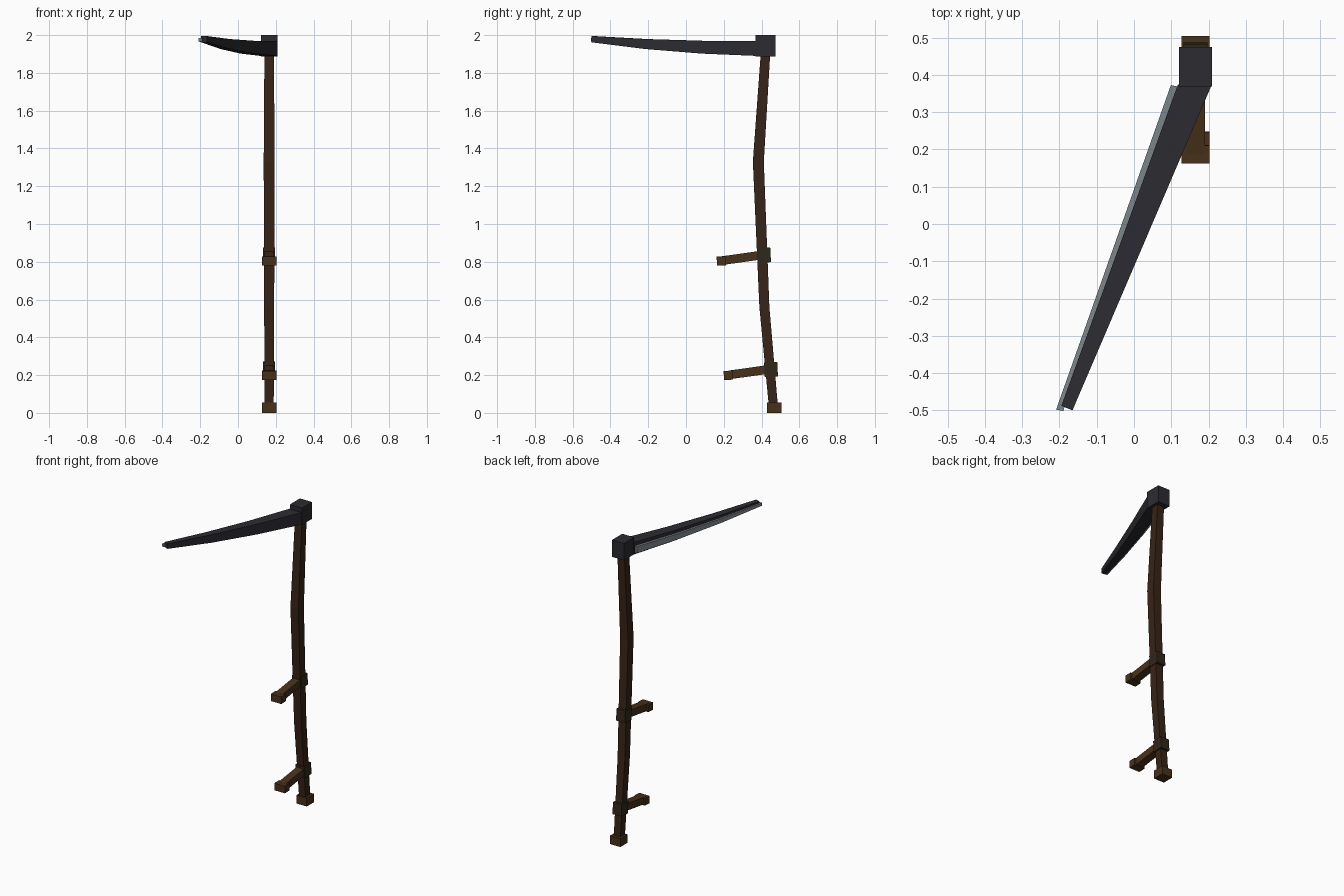
import bpy, bmesh, math
from mathutils import Vector

if "Cube" in bpy.data.objects:
    bpy.data.objects.remove(bpy.data.objects["Cube"])

CX = 0.165  # x centre of the shaft


def material(name, rgb):
    m = bpy.data.materials.new(name)
    m.diffuse_color = (*rgb, 1)
    m.use_nodes = True
    m.node_tree.nodes["Principled BSDF"].inputs["Base Color"].default_value = m.diffuse_color
    return m


SHAFT = material("dark wood", (0.038, 0.017, 0.008))
GRIP = material("grip wood", (0.065, 0.030, 0.011))
COLLAR = material("binding", (0.030, 0.020, 0.010))
IRON = material("dark iron", (0.024, 0.024, 0.031))
EDGE = material("honed edge", (0.20, 0.23, 0.25))


def loft(name, rings, mat):
    """Skin a row of four-cornered rings and cap both ends."""
    bm = bmesh.new()
    loops = [[bm.verts.new(p) for p in r] for r in rings]
    for a, b in zip(loops, loops[1:]):
        for i in range(4):
            j = (i + 1) % 4
            bm.faces.new((a[i], a[j], b[j], b[i]))
    bm.faces.new(loops[0])
    bm.faces.new(loops[-1])
    bmesh.ops.recalc_face_normals(bm, faces=bm.faces)
    me = bpy.data.meshes.new(name)
    bm.to_mesh(me)
    bm.free()
    me.materials.append(mat)
    ob = bpy.data.objects.new(name, me)
    bpy.context.collection.objects.link(ob)
    return ob


def box(name, size, loc, mat, tilt=0):
    x, y, z = (s / 2 for s in size)
    ring = [(-x, -y), (x, -y), (x, y), (-x, y)]
    ob = loft(name, [[(a, b, h) for a, b in ring] for h in (-z, z)], mat)
    ob.location = loc
    ob.rotation_euler.x = math.radians(tilt)
    return ob


# bent, slightly swelling square shaft: (y, z, width)
path = [(0.463, 0.03, 0.048), (0.415, 0.56, 0.053), (0.383, 1.33, 0.058), (0.422, 1.92, 0.050)]
loft("shaft", [[(CX + sx * w / 2, y + sy * w / 2, z)
                for sx, sy in ((-1, -1), (1, -1), (1, 1), (-1, 1))]
               for y, z, w in path], SHAFT)
box("shaft_foot", (0.076, 0.076, 0.055), (CX, 0.467, 0.0275), GRIP)

# two handles, each with collar, bar and end knob
for tag, y, z in (("lower", 0.450, 0.230), ("upper", 0.413, 0.835)):
    box(tag + "_collar", (0.064, 0.070, 0.078), (CX, y, z), COLLAR, 3)
    box(tag + "_handle", (0.052, 0.215, 0.046), (CX, y - 0.115, z - 0.014), GRIP, 8)
    box(tag + "_handle_knob", (0.076, 0.048, 0.048), (CX, y - 0.226, z - 0.031), GRIP, 2)

# head block
box("head_block", (0.088, 0.106, 0.112), (CX, 0.422, 1.944), IRON)

# tapering blade: (t, bottom, top) along its length
stations = [(0, 1.890, 1.970), (0.33, 1.902, 1.970), (0.67, 1.926, 1.979), (1, 1.962, 1.995)]


def rings(left, right, low, high):
    """Sections between two straight plan edges, at a fraction of the height."""
    out = []
    for t, b, h in stations:
        p = Vector(left[0]).lerp(Vector(left[1]), t)
        q = Vector(right[0]).lerp(Vector(right[1]), t)
        z0, z1 = b + (h - b) * low, b + (h - b) * high
        out.append([(*p, z0), (*q, z0), (*q, z1), (*p, z1)])
    return out


loft("blade", rings(((0.118, 0.375), (-0.195, -0.488)), ((0.208, 0.372), (-0.165, -0.500)), 0, 1), IRON)

# pale cutting edge along the inner side
loft("blade_edge", rings(((0.099, 0.373), (-0.209, -0.498)), ((0.130, 0.366), (-0.190, -0.502)), 0.15, 0.70), EDGE)
